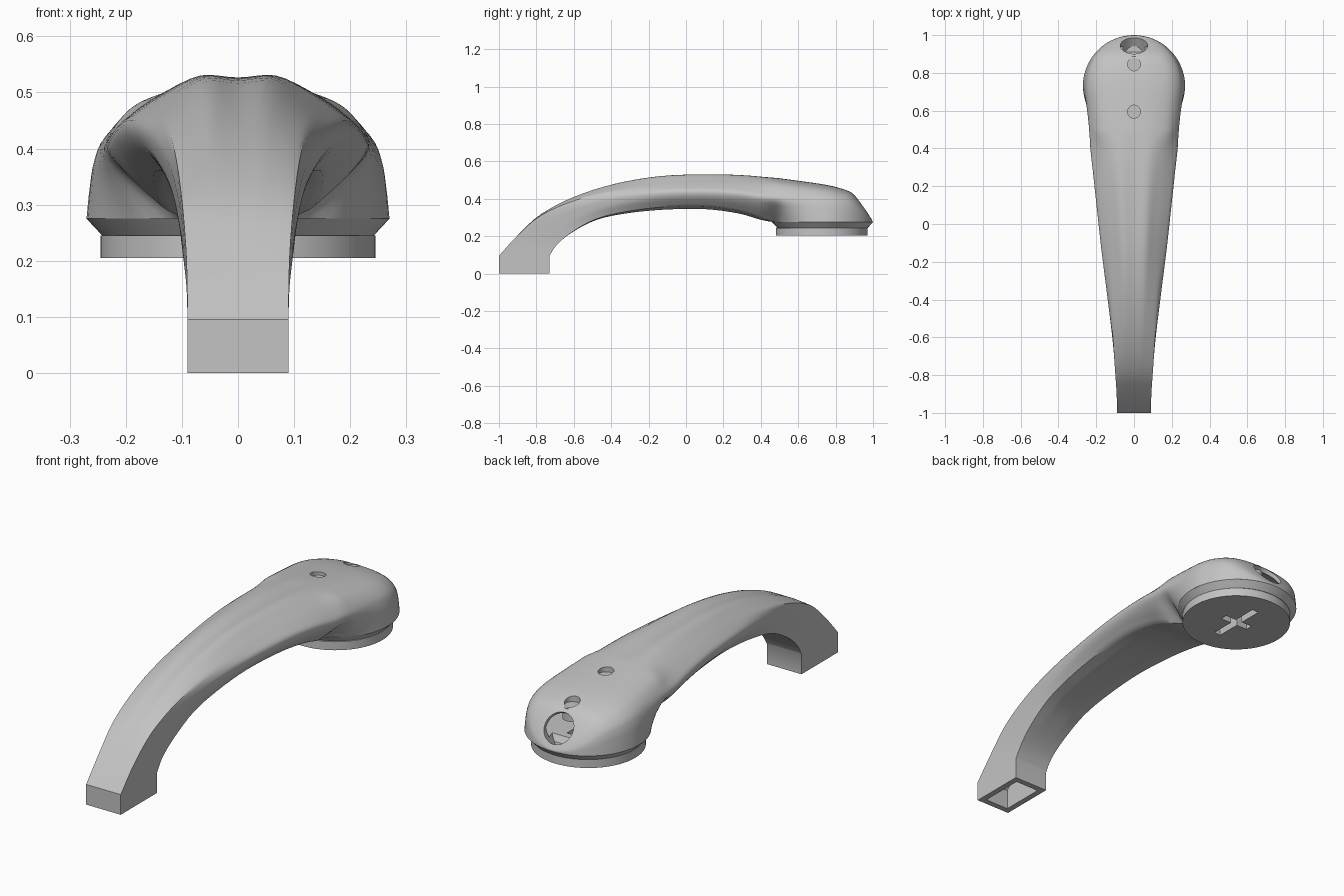
import bpy
import bmesh
import math
from mathutils import Matrix, Vector

cube = bpy.data.objects.get("Cube")
if cube:
    bpy.data.objects.remove(cube, do_unlink=True)

grey = bpy.data.materials.new("plain grey")
grey.use_nodes = True
GREY = (0.55, 0.55, 0.55, 1)
grey.diffuse_color = GREY
grey.node_tree.nodes["Principled BSDF"].inputs["Base Color"].default_value = GREY

HEAD_Y, HEAD_R, RIM_Z = 0.73, 0.27, 0.275
WALL = 0.028
STEPS = 4


def make_object(name, bm):
    bmesh.ops.recalc_face_normals(bm, faces=bm.faces)
    mesh = bpy.data.meshes.new(name)
    bm.to_mesh(mesh)
    bm.free()
    mesh.materials.append(grey)
    obj = bpy.data.objects.new(name, mesh)
    bpy.context.collection.objects.link(obj)
    return obj


def bake(obj):
    """Apply all modifiers, then smooth with sharp edges kept."""
    bpy.context.view_layer.update()
    graph = bpy.context.evaluated_depsgraph_get()
    mesh = bpy.data.meshes.new_from_object(obj.evaluated_get(graph))
    obj.modifiers.clear()
    obj.data = mesh
    bpy.ops.object.select_all(action="DESELECT")
    obj.select_set(True)
    bpy.context.view_layer.objects.active = obj
    bpy.ops.object.shade_smooth_by_angle(angle=math.radians(35))


def cylinder(name, centre, radius, depth, tilt=0.0, top_radius=None):
    bm = bmesh.new()
    place = Matrix.Translation(centre) @ Matrix.Rotation(tilt, 4, "X")
    bmesh.ops.create_cone(bm, cap_ends=True, segments=64, radius1=radius,
                          radius2=radius if top_radius is None else top_radius,
                          depth=depth, matrix=place)
    return make_object(name, bm)


def box(name, centre, size):
    bm = bmesh.new()
    place = Matrix.Translation(centre) @ Matrix.Diagonal((*size, 1))
    bmesh.ops.create_cube(bm, size=1, matrix=place)
    return make_object(name, bm)


def cut(obj, cutter):
    cutter.hide_render = True
    mod = obj.modifiers.new("cut", "BOOLEAN")
    mod.operation = "DIFFERENCE"
    mod.solver = "EXACT"
    mod.object = cutter


def spline(a, b, c, d, t):
    return 0.5 * (2 * b + (c - a) * t + (2 * a - 5 * b + 4 * c - d) * t * t
                  + (3 * b - a - 3 * c + d) * t ** 3)


# Half cross-sections: across (0..1) and up (0..1), from top centre to bottom centre
def points(pairs):
    return [Vector(p) for p in pairs]


FOOT = points([(0, 1), (.4, 1), (.8, 1), (1, 1), (1, .7), (1, .3), (1, 0), (.5, 0), (0, 0)])
ARM = points([(0, .98), (.33, 1), (.6, .85), (.85, .68), (1, .53), (.96, .33),
              (.75, .08), (.4, 0), (0, 0)])


def head_shape(c):
    return points([(0, 1), (.37, .98), (.7, .88), (.88, .7), (.95, .5),
                   (c + (1 - c) * .55 - .02 * c, .26), (c, 0), (c / 2, 0), (0, 0)])


def dense_half(kind, c):
    if kind <= 1:
        pts = [a.lerp(b, kind) for a, b in zip(FOOT, ARM)]
    else:
        pts = [a.lerp(b, kind - 1) for a, b in zip(ARM, head_shape(c))]
    out = []
    for i in range(len(pts) - 1):
        b, d = pts[i], pts[i + 1]
        before = pts[i - 1] if i else Vector((-d.x, d.y))
        after = 2 * d - b if i == 5 else pts[min(i + 2, 8)]
        for s in range(STEPS):
            t = s / STEPS
            straight = b.lerp(d, t)
            curved = straight if i >= 6 else spline(before, b, d, after, t)
            out.append(straight.lerp(curved, min(kind, 1)))
    return out + [pts[-1]]


def ring(inset, ty, tz, by, bz, width, kind, c=.4):
    top, low = Vector((0, ty, tz)), Vector((0, by, bz))
    shift = (low - top).normalized() * inset
    top, low = top + shift, low - shift
    half = [low.lerp(top, p.y) + Vector((p.x * (width - inset), 0, 0))
            for p in dense_half(kind, c)]
    return half + [Vector((-p.x, p.y, p.z)) for p in half[-2:0:-1]]


def loft(name, sections, inset, foot_z):
    """Closed solid swept through the sections, with a straight foot."""
    keys = [ring(inset, *s) for s in sections]
    rings = [[Vector((p.x, p.y, foot_z)) for p in keys[0]]]
    last = len(keys) - 1
    for i in range(last):
        near = (keys[max(i - 1, 0)], keys[i], keys[i + 1], keys[min(i + 2, last)])
        for s in range(STEPS):
            rings.append([spline(*p, s / STEPS) for p in zip(*near)])
    bm = bmesh.new()
    loops = [[bm.verts.new(p) for p in r] for r in rings]
    count = len(loops[0])
    for one, two in zip(loops, loops[1:]):
        for i in range(count):
            j = (i + 1) % count
            bm.faces.new((one[i], one[j], two[j], two[i]))
    bm.faces.new(loops[0])
    bm.faces.new(loops[-1])
    return make_object(name, bm)


# Sections: outer y, z, inner y, z, half width, shape blend, rim ratio
sections = [
    (-1, .095, -.73, .095, .09, 0), (-.9, .205, -.69, .155, .092, 0),
    (-.78, .315, -.61, .22, .102, .1), (-.6, .41, -.48, .287, .12, .4),
    (-.38, .48, -.32, .322, .145, .75), (-.14, .52, -.12, .342, .172, 1),
    (.1, .53, .1, .345, .197, 1), (.28, .527, .28, .322, .22, 1.2),
    (.4, .519, .4, .288, .237, 1.5), (.48, .512, .48, RIM_Z, .247, 2, .4),
    (.53, .506, .53, RIM_Z, .253, 2, .72), (.62, .494, .62, RIM_Z, .262, 2, .94),
]
for i, z in enumerate((.478, .46, .43, .36, .30, .277)):
    a = math.radians(18 * i)
    y = HEAD_Y + HEAD_R * math.sin(a)
    sections.append((y, z, y, RIM_Z, HEAD_R * math.cos(a), 2, 1))

# Handle shell and the hollow inside it, open at the foot
shell = loft("handle_shell", sections, 0, 0)
cavity = loft("cavity_cutter", sections[:-2], WALL, -.05)

# Chamfered rim and base disc
rim = cylinder("head_rim", (0, HEAD_Y, .26), .242, .03, top_radius=HEAD_R)
disc = cylinder("base_disc", (0, .725, .225), .245, .04)

# Openings: rear port, two screw holes and the crossed keyhole slots
cutters = [cavity, cylinder("rear_port_cutter", (0, .95, .365), .072, .16,
                            tilt=math.radians(-58))]
holes = [(.595, .498), (.845, .453)]
for y, z in holes:
    cutters.append(cylinder("screw_hole_cutter", (0, y, z), .034, .12))
slots = [box("long_slot_cutter", (0, .725, .24), (.035, .27, .16)),
         box("short_slot_cutter", (0, .725, .24), (.15, .035, .16))]
for cutter in cutters + slots:
    cut(shell, cutter)
for part in (rim, disc):
    for cutter in slots:
        cut(part, cutter)
for part in (shell, rim, disc):
    bake(part)
for cutter in cutters + slots:
    bpy.data.objects.remove(cutter, do_unlink=True)

# Short screw bosses hanging below the two holes
for y, z in holes:
    bake(cylinder("screw_boss", (0, y, z - .05), .042, .06))
